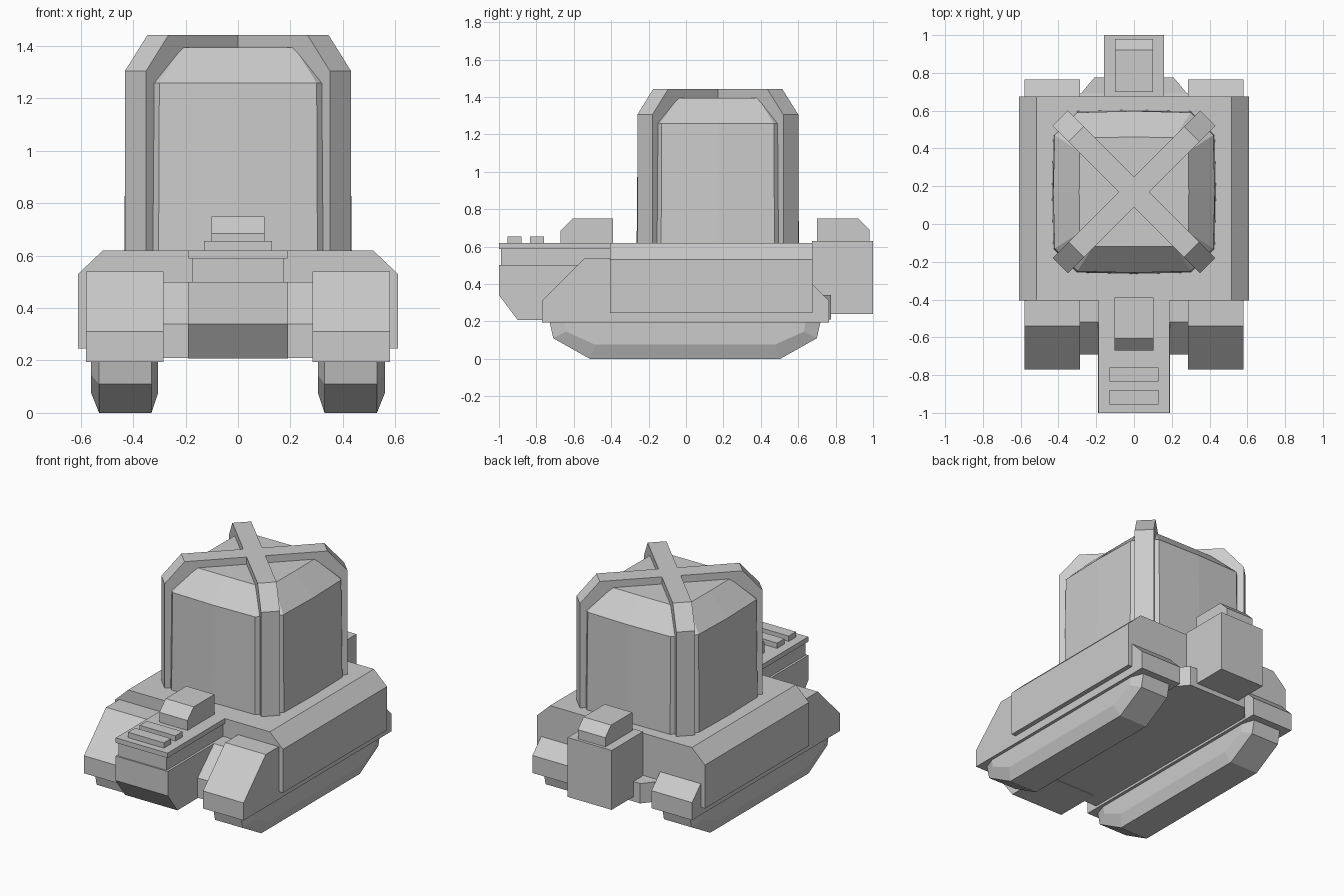
import bpy, bmesh
from math import cos, sin, radians

if "Cube" in bpy.data.objects:
    bpy.data.objects.remove(bpy.data.objects["Cube"])


def loft(name, rings):
    """Closed solid through rings holding the same number of points."""
    bm = bmesh.new()
    vs = [[bm.verts.new(p) for p in r] for r in rings]
    n = len(rings[0])
    for a, b in zip(vs, vs[1:]):
        for i in range(n):
            j = (i + 1) % n
            bm.faces.new((a[i], a[j], b[j], b[i]))
    bm.faces.new(vs[0])
    bm.faces.new(vs[-1])
    bmesh.ops.recalc_face_normals(bm, faces=bm.faces)
    me = bpy.data.meshes.new(name)
    bm.to_mesh(me)
    bm.free()
    ob = bpy.data.objects.new(name, me)
    bpy.context.collection.objects.link(ob)
    return ob


def side_prism(name, x0, x1, yz):
    return loft(name, [[(x, y, z) for y, z in yz] for x in (x0, x1)])


def box(name, hx, y0, y1, z0, z1):
    return side_prism(name, -hx, hx, [(y0, z0), (y1, z0), (y1, z1), (y0, z1)])


# main hull with chamfered shoulders
hull = [(-.61, .245), (.61, .245), (.61, .53), (.515, .62), (-.515, .62), (-.61, .53)]
loft("hull", [[(x, y, z) for x, z in hull] for y in (-.405, .675)])

# belly with sloped nose, and tapered rear plate
side_prism("belly", -.29, .29, [(-.69, .21), (.69, .21), (.69, .34), (-.4, .5),
                                (-.52, .5), (-.69, .34)])
rear = [(-.29, .68), (.29, .68), (.21, .775), (-.21, .775)]
loft("rear_plate", [[(x, y, z) for x, y in rear] for z in (.21, .34)])

# fenders and chamfered tracks on both sides
fender = [(-.77, .195), (.765, .195), (.765, .31), (.675, .4), (.5, .54), (-.54, .54), (-.77, .31)]
outer = [(-.73, .2), (-.71, .11), (-.515, 0), (.505, 0), (.7, .11), (.72, .2)]
inner = [(-.65, .2), (-.64, .145), (-.485, .075), (.475, .075), (.63, .145), (.64, .2)]
for side, s in (("left", -1), ("right", 1)):
    side_prism(side + "_fender", s * .285, s * .58, fender)
    loft(side + "_track", [[(s * x, y, z) for y, z in prof] for x, prof in
                           ((.305, inner), (.33, outer), (.53, outer), (.56, inner))])

# front snout: lower block, recessed band, top plate, bars and hatch box
side_prism("snout_lower", -.19, .19, [(-1, .5), (-1, .34), (-.9, .207), (-.6, .207), (-.5, .5)])
box("snout_band", .175, -.99, -.4, .5, .59)
box("snout_top_plate", .188, -1, -.4, .588, .62)
for i, y in enumerate((-.955, -.835)):
    box(f"snout_bar_{i + 1}", .13, y, y + .075, .62, .655)
side_prism("front_hatch_box", -.102, .102, [(-.67, .62), (-.39, .62), (-.39, .75),
                                            (-.605, .75), (-.67, .685)])

# rear box with chamfered cap
box("rear_box", .16, .675, 1, .24, .63)
side_prism("rear_box_cap", -.1, .1, [(.7, .63), (.98, .63), (.98, .69), (.92, .75), (.7, .75)])

# cabin: slightly bulged eight-sided tower with a bevelled roof
CY = .17


def cabin_ring(half, mid, cut, z):
    quarter = [(mid, 0), (half, cut), (cut, half)]
    pts = []
    for k in range(4):
        c, s = ((1, 0), (0, 1), (-1, 0), (0, -1))[k]
        pts += [(x * c - y * s, CY + x * s + y * c, z) for x, y in quarter]
    return pts


loft("cabin", [cabin_ring(.427, .434, .303, .61), cabin_ring(.42, .428, .3, 1.258),
               cabin_ring(.288, .29, .215, 1.394)])

# two crossed arches over the cabin
half_arch = [(.552, .61), (.552, 1.305), (.432, 1.441)]
under = [(.38, 1.37), (.47, 1.25), (.47, .61)]
arch = half_arch + under
arch = ([(-r, z) for r, z in half_arch] + half_arch[::-1]
        + under[::-1] + [(-r, z) for r, z in under])
W = .057
arch = ([(-.552, .61), (-.552, 1.305), (-.432, 1.441), (.432, 1.441), (.552, 1.305), (.552, .61),
         (.47, .61), (.47, 1.25), (.38, 1.37), (-.38, 1.37), (-.47, 1.25), (-.47, .61)])
for i, ang in enumerate((45, 135)):
    c, s = cos(radians(ang)), sin(radians(ang))
    loft(f"cabin_arch_{i + 1}", [[(r * c - w * s, CY + r * s + w * c, z) for r, z in arch]
                                 for w in (-W, W)])
